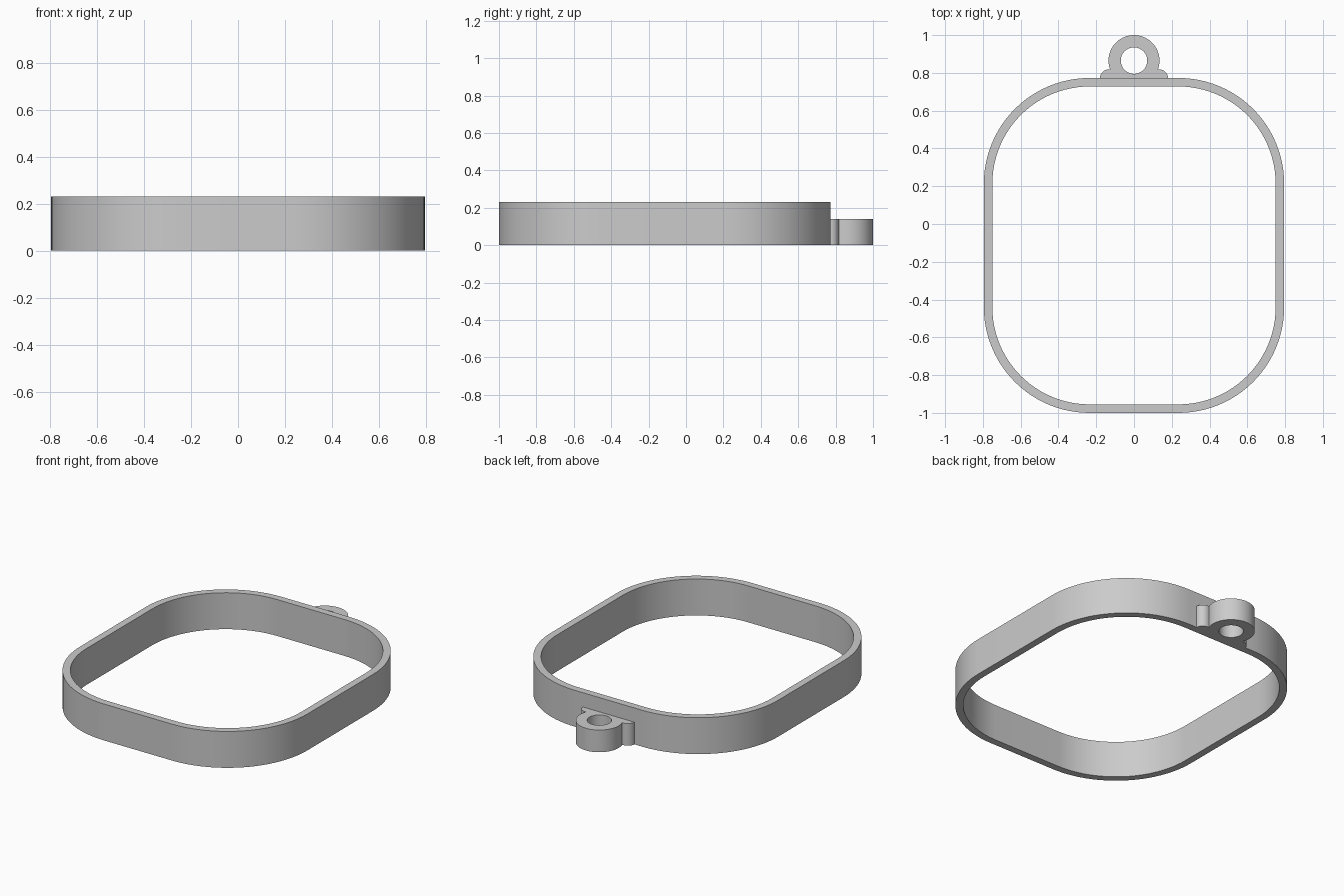
import bpy
import bmesh
from math import sin, cos, pi, asin, radians

cube = bpy.data.objects.get("Cube")
if cube:
    bpy.data.objects.remove(cube, do_unlink=True)

grey = bpy.data.materials.new("plain grey")
grey.use_nodes = True
grey.diffuse_color = (0.6, 0.6, 0.6, 1)
grey.node_tree.nodes["Principled BSDF"].inputs["Base Color"].default_value = (0.6, 0.6, 0.6, 1)


def arc(cx, cy, radius, start, end, steps):
    return [(cx + radius * cos(start + (end - start) * i / steps),
             cy + radius * sin(start + (end - start) * i / steps))
            for i in range(steps + 1)]


def rounded_rectangle(cy, half_x, half_y, radius):
    points = []
    for quarter, (sx, sy) in enumerate([(1, 1), (-1, 1), (-1, -1), (1, -1)]):
        points += arc(sx * (half_x - radius), cy + sy * (half_y - radius), radius,
                      quarter * pi / 2, (quarter + 1) * pi / 2, 24)
    return points


def extruded_profile(name, loops, height):
    """Fill an outline with its hole and extrude it upward."""
    bm = bmesh.new()
    for loop in loops:
        verts = [bm.verts.new((x, y, 0)) for x, y in loop]
        for i, v in enumerate(verts):
            bm.edges.new((v, verts[(i + 1) % len(verts)]))
    bmesh.ops.triangle_fill(bm, edges=bm.edges[:], use_beauty=True, normal=(0, 0, 1))
    top = bmesh.ops.extrude_face_region(bm, geom=bm.faces[:], use_keep_orig=True)
    bmesh.ops.translate(bm, vec=(0, 0, height),
                        verts=[g for g in top["geom"] if isinstance(g, bmesh.types.BMVert)])
    bmesh.ops.recalc_face_normals(bm, faces=bm.faces[:])
    mesh = bpy.data.meshes.new(name)
    bm.to_mesh(mesh)
    bm.free()
    mesh.materials.append(grey)
    obj = bpy.data.objects.new(name, mesh)
    bpy.context.collection.objects.link(obj)
    bpy.ops.object.select_all(action="DESELECT")
    obj.select_set(True)
    bpy.context.view_layer.objects.active = obj
    bpy.ops.object.shade_smooth_by_angle(angle=radians(30))
    return obj


# Rounded band
half_x, half_y, centre_y, corner, wall = 0.795, 0.8865, -0.1135, 0.56, 0.045
extruded_profile("band", [
    rounded_rectangle(centre_y, half_x, half_y, corner),
    rounded_rectangle(centre_y, half_x - wall, half_y - wall, corner - wall),
], 0.23)

# Hanging loop with a rounded foot at each side
back = centre_y + half_y
eye_y, eye_radius, hole_radius, foot = 0.865, 0.135, 0.07, 0.045
join = asin((back + foot - eye_y) / eye_radius)
right_foot = [(0.18, back - 0.002)] + arc(0.18 - foot, back, foot, 0, pi / 2, 10)
left_foot = [(-x, y) for x, y in reversed(right_foot)]
eye = arc(0, eye_y, eye_radius, join, pi - join, 48)
hole = arc(0, eye_y, hole_radius, 0, 2 * pi, 48)[:-1]
extruded_profile("hanging_loop", [right_foot + eye + left_foot, hole], 0.14)
